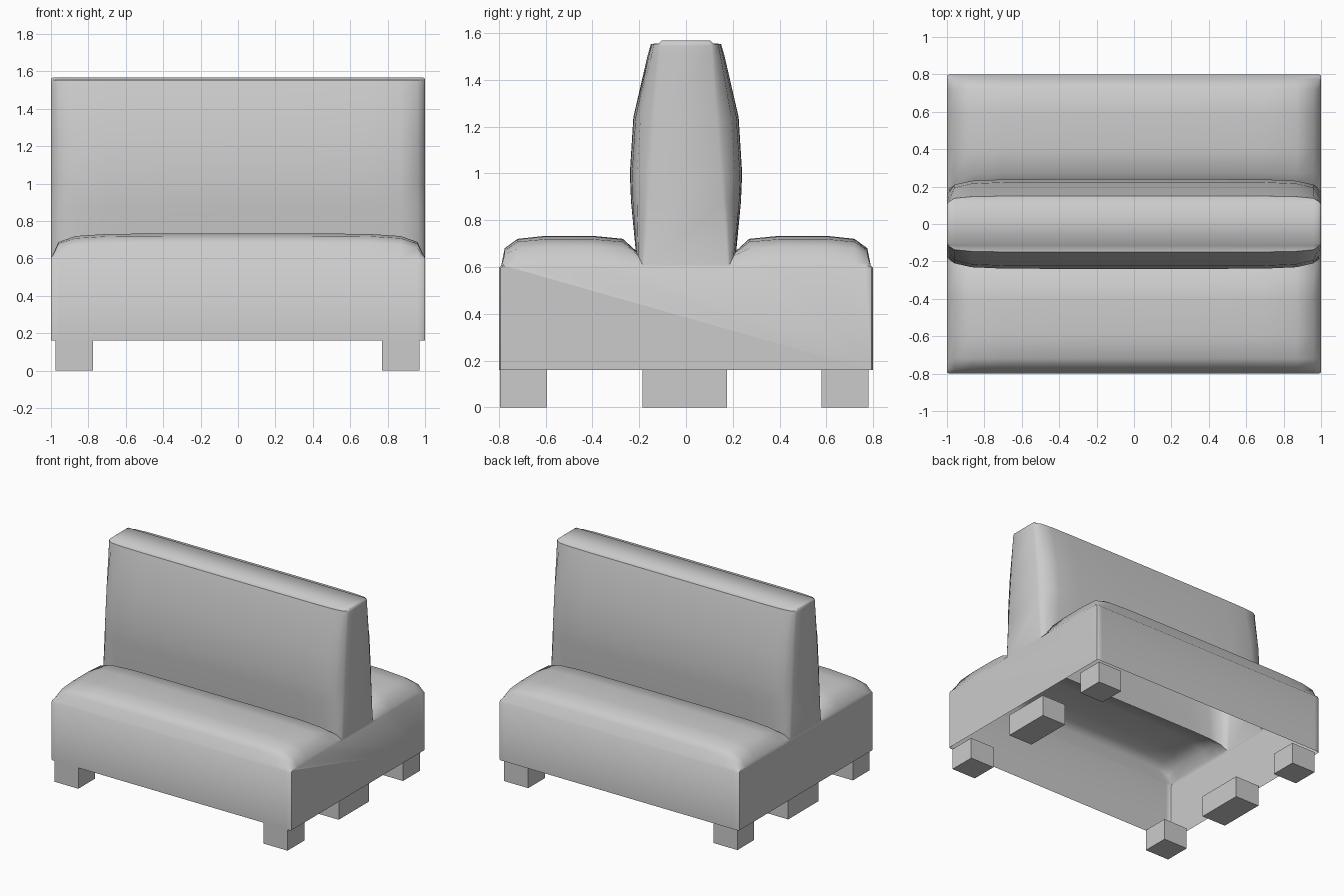
import bpy, bmesh, math

cube = bpy.data.objects.get("Cube")
if cube:
    bpy.data.objects.remove(cube, do_unlink=True)

grey = bpy.data.materials.new("light_grey")
grey.use_nodes = True
colour = (0.6, 0.6, 0.6, 1)
grey.diffuse_color = colour
grey.node_tree.nodes["Principled BSDF"].inputs["Base Color"].default_value = colour


def finish(bm, name):
    bmesh.ops.recalc_face_normals(bm, faces=bm.faces)
    mesh = bpy.data.meshes.new(name)
    bm.to_mesh(mesh)
    bm.free()
    mesh.materials.append(grey)
    ob = bpy.data.objects.new(name, mesh)
    bpy.context.collection.objects.link(ob)
    return ob


# Half cross-section (y, z) at full padding, from base skirt to top of the back
wall = [(-.8, .16), (-.8, .595), (-.79, .605)]
seat = [(-.775, .68), (-.72, .72), (-.6, .733), (-.4, .733), (-.27, .72), (-.215, .67)]
back = [(-.235, .88), (-.24, 1.0), (-.225, 1.24), (-.165, 1.5), (-.15, 1.553)]
rim = [(-.115, 1.556), (-.105, 1.567)]
padded = wall + seat + back + rim

# Unpadded cross-section at the ends: flat seat, straight tapering back
flat_seat = [(y, .605) for y, z in seat[:-1]] + [(-.185, .607)]
flat_back = [(-.187 + .072 * (z - .6) / .95, z) for y, z in back]
flat = wall + flat_seat + flat_back + rim

# Padding amount along the width
half_stations = [(1, 0), (.99, .12), (.96, .64), (.87, .89), (.7, .98), (.35, 1)]
stations = [(-x, w) for x, w in half_stations] + [(0, 1)] + half_stations[::-1]


def section(x, w):
    pts = []
    for (y0, z0), (y1, z1) in zip(flat, padded):
        y, z = y0 + (y1 - y0) * w, z0 + (z1 - z0) * w
        if abs(x) == 1:  # rounded end edge
            y += .008
            z -= .008 if z > 1.54 else 0
        pts.append((x, y, z))
    return pts + [(x, -y, z) for x, y, z in reversed(pts)]


# Upholstered shell, open underneath
bm = bmesh.new()
rings = [[bm.verts.new(p) for p in section(x, w)] for x, w in stations]
for a, b in zip(rings, rings[1:]):
    for i in range(len(a) - 1):
        bm.faces.new((a[i], a[i + 1], b[i + 1], b[i]))
n = len(padded)
foot = len(wall) + len(seat) - 1
for ring in (rings[0], rings[-1]):
    bm.faces.new(ring[:foot + 1] + ring[2 * n - 1 - foot:])
    for i in range(foot, n - 1):
        j = 2 * n - 1 - i
        bm.faces.new((ring[i], ring[i + 1], ring[j - 1], ring[j]))
shell = finish(bm, "bench_upholstery")
bpy.context.view_layer.objects.active = shell
shell.select_set(True)
bpy.ops.object.shade_smooth_by_angle(angle=math.radians(50))
shell.select_set(False)


# Block legs
def leg(name, x, y, depth):
    bm = bmesh.new()
    bmesh.ops.create_cube(bm, size=1)
    bmesh.ops.scale(bm, vec=(.2, depth, .16), verts=bm.verts)
    bmesh.ops.translate(bm, vec=(x, y, .08), verts=bm.verts)
    finish(bm, name)


for side, x in (("right", -.875), ("left", .87)):
    leg("front_leg_" + side, x, -.695, .2)
    leg("middle_leg_" + side, x, -.005, .36)
    leg("back_leg_" + side, x, .68, .2)
